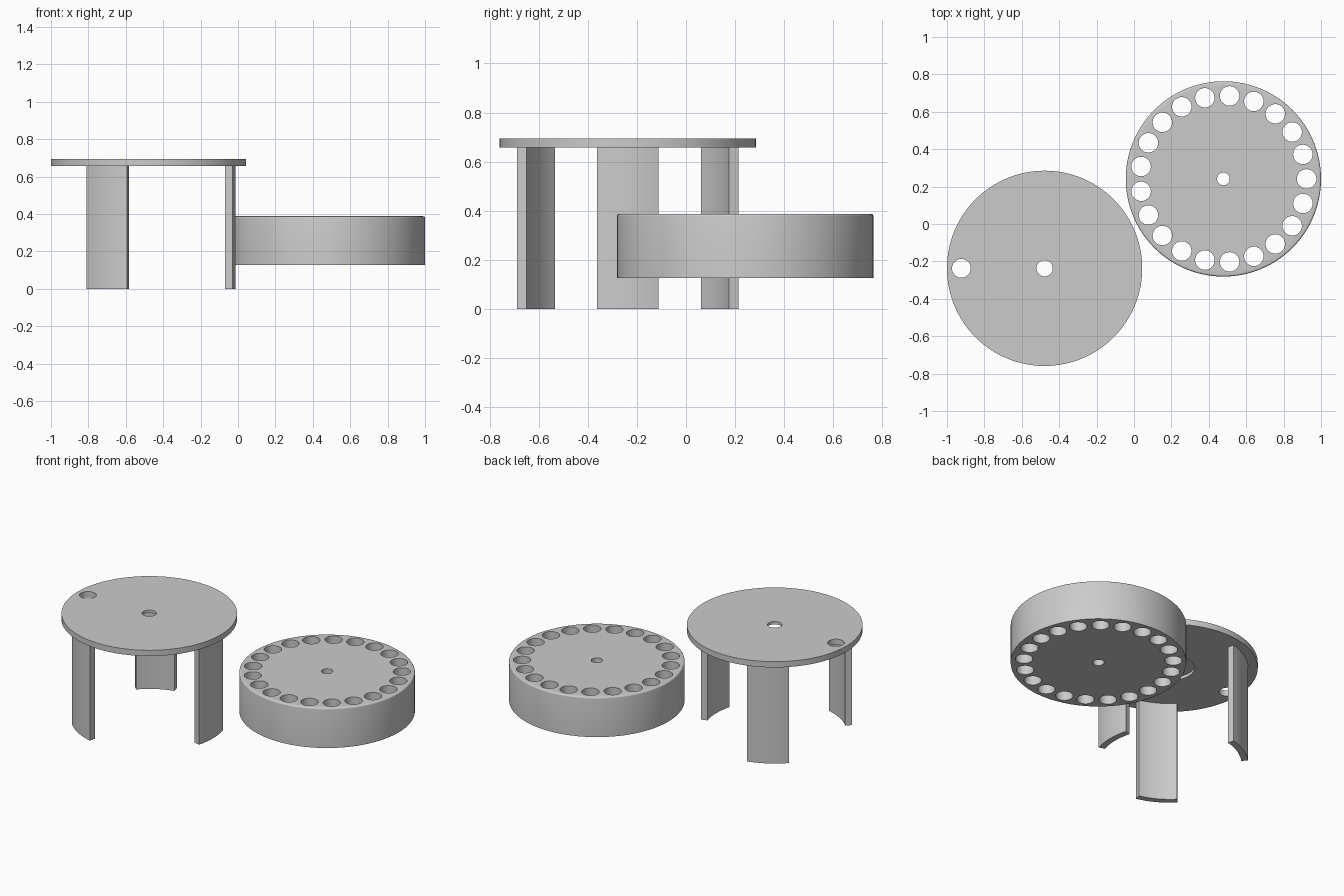
import bpy, bmesh, math
from mathutils import Matrix, Vector

cube = bpy.data.objects.get("Cube")
if cube:
    bpy.data.objects.remove(cube, do_unlink=True)

grey = bpy.data.materials.new("plain_grey")
grey.use_nodes = True
COLOUR = (0.6, 0.6, 0.6, 1)
grey.diffuse_color = COLOUR
grey.node_tree.nodes["Principled BSDF"].inputs["Base Color"].default_value = COLOUR

RADIUS = 0.522
HOLE_RING = 0.445
STAND = Vector((-0.478, -0.237, 0))
DRUM = Vector((0.478, 0.241, 0))


def finish(name, bm):
    mesh = bpy.data.meshes.new(name)
    bmesh.ops.recalc_face_normals(bm, faces=bm.faces)
    bm.to_mesh(mesh)
    bm.free()
    obj = bpy.data.objects.new(name, mesh)
    bpy.context.collection.objects.link(obj)
    mesh.materials.append(grey)
    return obj


def add_cylinder(bm, centre, radius, z0, z1, sides):
    place = Matrix.Translation((centre.x, centre.y, (z0 + z1) / 2))
    return bmesh.ops.create_cone(bm, cap_ends=True, segments=sides, radius1=radius,
                                 radius2=radius, depth=z1 - z0, matrix=place)["verts"]


def activate(obj):
    bpy.ops.object.select_all(action="DESELECT")
    obj.select_set(True)
    bpy.context.view_layer.objects.active = obj


def cut(obj, holes):
    """Subtract a list of (centre, radius, z0, z1) cylinders."""
    bm = bmesh.new()
    for centre, radius, z0, z1 in holes:
        add_cylinder(bm, centre, radius, z0, z1, 40)
    cutter = finish("hole_cutter", bm)
    cutter.hide_render = True
    mod = obj.modifiers.new("holes", "BOOLEAN")
    mod.operation = "DIFFERENCE"
    mod.solver = "EXACT"
    mod.object = cutter
    activate(obj)
    bpy.ops.object.modifier_apply(modifier=mod.name)
    bpy.data.objects.remove(cutter, do_unlink=True)


def smooth(obj):
    activate(obj)
    bpy.ops.object.shade_smooth_by_angle(angle=math.radians(30))


def polar(centre, radius, angle):
    return centre + Vector((radius * math.cos(angle), radius * math.sin(angle), 0))


# Round top plate: centre hole, shallow recess underneath, one hole near the rim
PLATE_BOTTOM, PLATE_TOP = 0.657, 0.695
bm = bmesh.new()
add_cylinder(bm, STAND, RADIUS, PLATE_BOTTOM, PLATE_TOP, 128)
plate = finish("top_plate", bm)
cut(plate, [(STAND, 0.148, 0.6, PLATE_BOTTOM + 0.02)])
cut(plate, [(STAND, 0.043, 0.6, 0.8), (polar(STAND, HOLE_RING, math.pi), 0.05, 0.6, 0.8)])
smooth(plate)

# Three curved legs, each a sector of a tube
HALF = math.radians(15.6)
STEPS = 16
for i, side in enumerate(("left", "back", "front")):
    middle = i * math.tau / 3
    angles = [middle - HALF + 2 * HALF * k / STEPS for k in range(STEPS + 1)]
    outline = [polar(STAND, 0.465, a) for a in angles]
    outline += [polar(STAND, 0.425, a) for a in reversed(angles)]
    bm = bmesh.new()
    base = bm.faces.new([bm.verts.new(p) for p in outline])
    top = bmesh.ops.extrude_face_region(bm, geom=[base])["geom"]
    bmesh.ops.translate(bm, vec=(0, 0, PLATE_BOTTOM),
                        verts=[v for v in top if isinstance(v, bmesh.types.BMVert)])
    smooth(finish("leg_" + side, bm))

# Thick drum with a rounded top rim, an axle hole and a ring of through holes
DRUM_BOTTOM, DRUM_TOP = 0.127, 0.388
bm = bmesh.new()
add_cylinder(bm, DRUM, RADIUS, DRUM_BOTTOM, DRUM_TOP, 128)
rim = [e for e in bm.edges if all(v.co.z > DRUM_TOP - 0.01 for v in e.verts)]
bmesh.ops.bevel(bm, geom=rim, offset=0.01, segments=4, profile=0.5, affect="EDGES")
drum = finish("drum", bm)
COUNT = 21
cut(drum, [(polar(DRUM, HOLE_RING, math.tau * k / COUNT), 0.052, 0, 0.5) for k in range(COUNT)]
    + [(DRUM, 0.034, 0, 0.5)])
smooth(drum)
